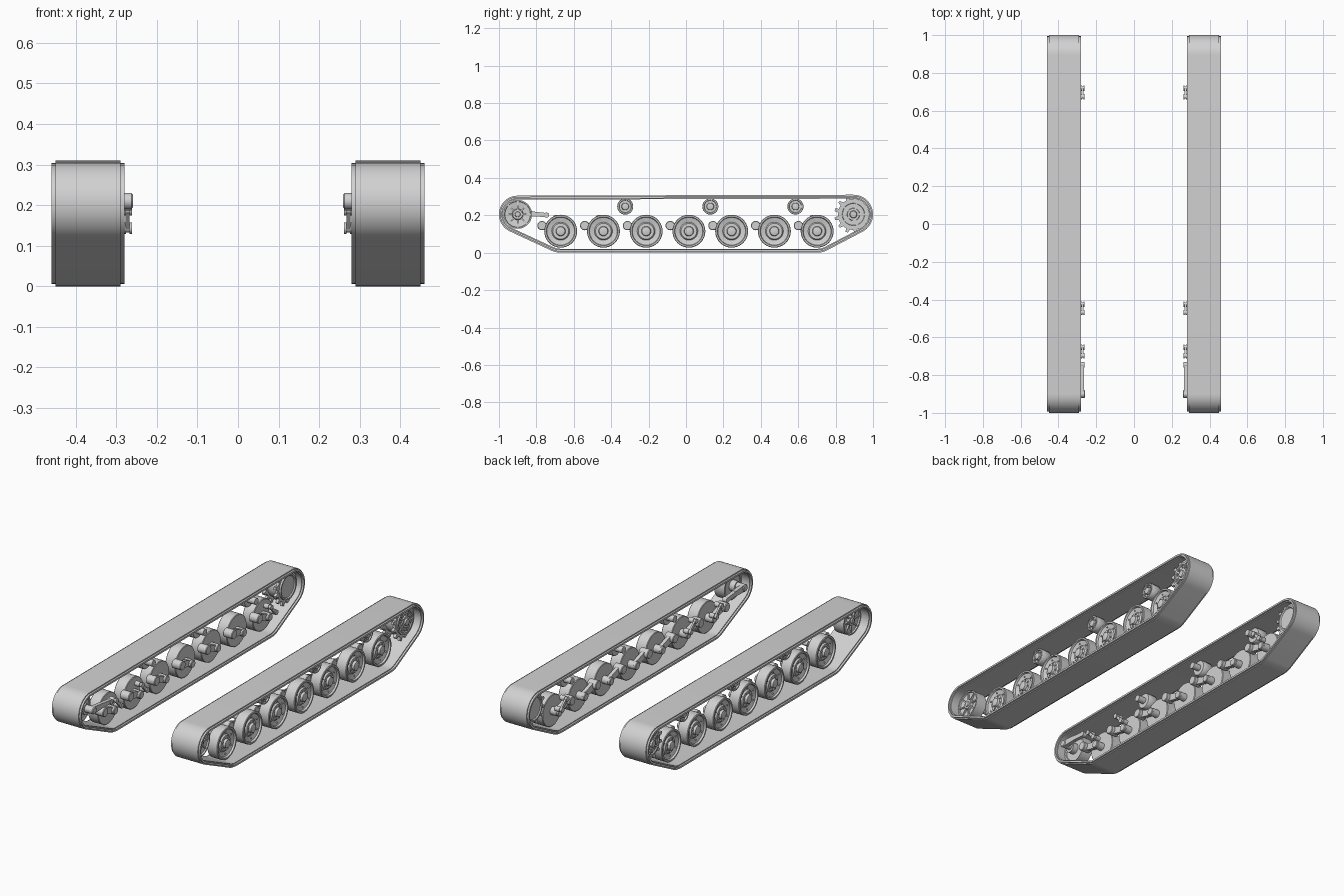
import bpy, bmesh, math
from math import sin, cos, pi, tau
from mathutils import Vector

if "Cube" in bpy.data.objects:
    bpy.data.objects.remove(bpy.data.objects["Cube"], do_unlink=True)

grey = bpy.data.materials.new("plain_grey")
grey.use_nodes = True
COLOUR = (0.64, 0.64, 0.64, 1)
grey.diffuse_color = COLOUR
grey.node_tree.nodes["Principled BSDF"].inputs["Base Color"].default_value = COLOUR


def finish(name, bm):
    """Turn the mesh into an object mirrored to the other side."""
    bmesh.ops.recalc_face_normals(bm, faces=bm.faces)
    me = bpy.data.meshes.new(name)
    bm.to_mesh(me)
    bm.free()
    me.materials.append(grey)
    ob = bpy.data.objects.new(name, me)
    bpy.context.collection.objects.link(ob)
    bpy.ops.object.select_all(action='DESELECT')
    ob.select_set(True)
    bpy.context.view_layer.objects.active = ob
    bpy.ops.object.shade_smooth_by_angle(angle=math.radians(35))
    mod = ob.modifiers.new("other_side", 'MIRROR')
    mod.use_mirror_merge = False


def bridge(bm, rings, wrap):
    pairs = list(zip(rings, rings[1:]))
    if wrap:
        pairs.append((rings[-1], rings[0]))
    for a, b in pairs:
        for i in range(len(a)):
            j = (i + 1) % len(a)
            bm.faces.new((a[i], a[j], b[j], b[i]))


def lathe(bm, profile, y, z, n=32):
    """Spin (radius, x) points about an axis along x; the ends are capped."""
    rings = [[bm.verts.new((x, y + r * cos(tau * i / n), z + r * sin(tau * i / n)))
              for i in range(n)] for r, x in profile]
    bridge(bm, rings, False)
    bm.faces.new(rings[0])
    bm.faces.new(rings[-1])


def pin(bm, y, z, r, x0, x1, n=16):
    lathe(bm, [(r, x0), (r, x1)], y, z, n)


def prism(bm, outline, x0, x1):
    """Extrude a (y, z) outline along x."""
    rings = [[bm.verts.new((x, y, z)) for y, z in outline] for x in (x0, x1)]
    bridge(bm, rings, False)
    bm.faces.new(rings[0])
    bm.faces.new(rings[1])


def bar(bm, a, b, wa, wb, x0, x1):
    """Tapered flat link between two (y, z) points."""
    a, b = Vector(a), Vector(b)
    d = (b - a).normalized()
    n = Vector((-d.y, d.x))
    prism(bm, [a + n * wa, a - n * wa, b - n * wb, b + n * wb], x0, x1)


def bolts(bm, y, z, ring, r, x0, x1, count):
    for i in range(count):
        a = tau * (i + 0.5) / count
        pin(bm, y + ring * cos(a), z + ring * sin(a), r, x0, x1, 6)


def spokes(bm, y, z, r0, r1, w, x0, x1, count):
    for i in range(count):
        d = Vector((cos(tau * i / count), sin(tau * i / count)))
        c = Vector((y, z))
        bar(bm, c + d * r0, c + d * r1, w, w * 0.8, x0, x1)


IDLER, SPROCKET = (-0.9, 0.205), (0.895, 0.205)
WHEEL_Z, FIRST, PITCH = 0.115, -0.67, 0.2285
wheels = [FIRST + PITCH * i for i in range(7)]

# Track belt: stepped section swept round four circles
circles = [((wheels[0], WHEEL_Z), 0.115, 6), ((wheels[-1], WHEEL_Z), 0.115, 6),
           (SPROCKET, 0.105, 20), (IDLER, 0.1, 20)]
normals = []
for i, (c, r, n) in enumerate(circles):
    c2, r2, _ = circles[(i + 1) % 4]
    d = Vector(c2) - Vector(c)
    normals.append(math.atan2(d.y, d.x) - pi / 2 + math.asin((r - r2) / d.length))
path = []
for i, (c, r, n) in enumerate(circles):
    start = normals[i - 1]
    sweep = (normals[i] - start) % tau
    path += [(c, r, start + sweep * k / n) for k in range(n + 1)]
half = [(0.08, 0), (0.08, 0.006), (0.09, 0.006), (0.09, 0.016), (0.08, 0.016), (0.08, 0.021)]
section = half + [(-x, d) for x, d in reversed(half)]
bm = bmesh.new()
bridge(bm, [[bm.verts.new((0.37 + x, c[0] + (r - d) * cos(a), c[1] + (r - d) * sin(a)))
             for x, d in section] for c, r, a in path], True)
finish("track_belt", bm)

# Road wheels: flat inside, dished outside, with hubs and bolts
wheel_profile = [(0.022, 0.3), (0.022, 0.338), (0.085, 0.338), (0.088, 0.341),
                 (0.088, 0.399), (0.085, 0.402), (0.077, 0.402), (0.074, 0.392),
                 (0.048, 0.385), (0.042, 0.393), (0.026, 0.393), (0.023, 0.406),
                 (0.012, 0.409)]
for i, y in enumerate(wheels):
    bm = bmesh.new()
    lathe(bm, wheel_profile, y, WHEEL_Z, 40)
    bolts(bm, y, WHEEL_Z, 0.034, 0.004, 0.388, 0.398, 8)
    bolts(bm, y, WHEEL_Z, 0.06, 0.004, 0.383, 0.394, 6)
    finish(f"road_wheel_{i + 1}", bm)

# Swing arms with pivots
for i, y in enumerate(wheels):
    bm = bmesh.new()
    pivot = (y - 0.1, 0.145)
    lathe(bm, [(0.022, 0.282), (0.025, 0.285), (0.025, 0.335), (0.022, 0.338)], *pivot, 20)
    bar(bm, pivot, (y, WHEEL_Z), 0.02, 0.016, 0.302, 0.322)
    lathe(bm, [(0.018, 0.288), (0.021, 0.291), (0.021, 0.34)], y, WHEEL_Z, 20)
    finish(f"swing_arm_{i + 1}", bm)

# Shock absorbers on the two front arms and the last arm
for i in (0, 1, 6):
    bm = bmesh.new()
    low, high = (wheels[i] + 0.017, 0.143), (wheels[i] - 0.027, 0.188)
    for y, z in (low, high):
        lathe(bm, [(0.014, 0.261), (0.014, 0.267), (0.01, 0.267), (0.01, 0.276),
                   (0.014, 0.276), (0.014, 0.305)], y, z, 16)
    bar(bm, low, high, 0.009, 0.007, 0.267, 0.277)
    finish(f"shock_absorber_{i + 1}", bm)

# Return rollers under the top run
for i in range(3):
    y, z = -0.325 + 0.455 * i, 0.247
    bm = bmesh.new()
    lathe(bm, [(0.018, 0.295), (0.018, 0.34), (0.041, 0.34), (0.043, 0.343), (0.043, 0.397),
               (0.041, 0.4), (0.034, 0.4), (0.032, 0.392), (0.02, 0.392), (0.018, 0.402),
               (0.01, 0.404)], y, z, 28)
    bolts(bm, y, z, 0.026, 0.004, 0.39, 0.399, 6)
    finish(f"return_roller_{i + 1}", bm)

# Front idler wheel with radial ribs
bm = bmesh.new()
y, z = IDLER
lathe(bm, [(0.03, 0.31), (0.03, 0.342), (0.064, 0.342), (0.067, 0.338), (0.077, 0.338),
           (0.077, 0.402), (0.07, 0.402), (0.068, 0.394), (0.03, 0.388), (0.026, 0.402),
           (0.015, 0.402), (0.013, 0.408)], y, z, 36)
spokes(bm, y, z, 0.02, 0.069, 0.004, 0.385, 0.399, 8)
finish("idler_wheel", bm)

# Idler crank and tensioning rod on the inner side
bm = bmesh.new()
lathe(bm, [(0.016, 0.259), (0.02, 0.263), (0.02, 0.32)], y, z + 0.005, 20)
bar(bm, (y, z + 0.005), (y + 0.08, z + 0.003), 0.019, 0.014, 0.264, 0.285)
bar(bm, (y + 0.075, z + 0.003), (y + 0.155, z - 0.004), 0.013, 0.011, 0.264, 0.285)
pin(bm, y + 0.155, z - 0.004, 0.014, 0.262, 0.287)
finish("idler_crank", bm)

# Rear sprocket: two toothed rings on a drum
bm = bmesh.new()
y, z = SPROCKET
TEETH = 13
gear = []
for k in range(TEETH):
    for r, t in ((0.083, -0.48), (0.083, -0.26), (0.102, -0.13), (0.102, 0.13), (0.083, 0.26)):
        a = tau * (k + t) / TEETH
        gear.append((y + r * cos(a), z + r * sin(a)))
for x in (0.322, 0.392):
    prism(bm, gear, x, x + 0.016)
lathe(bm, [(0.058, 0.318), (0.062, 0.312), (0.07, 0.312), (0.07, 0.416), (0.06, 0.416),
           (0.058, 0.41), (0.034, 0.41), (0.032, 0.418), (0.02, 0.418), (0.017, 0.426),
           (0.01, 0.426)], y, z, 36)
bolts(bm, y, z, 0.046, 0.006, 0.405, 0.416, 10)
spokes(bm, y, z, 0.02, 0.062, 0.006, 0.405, 0.417, 5)
finish("drive_sprocket", bm)
